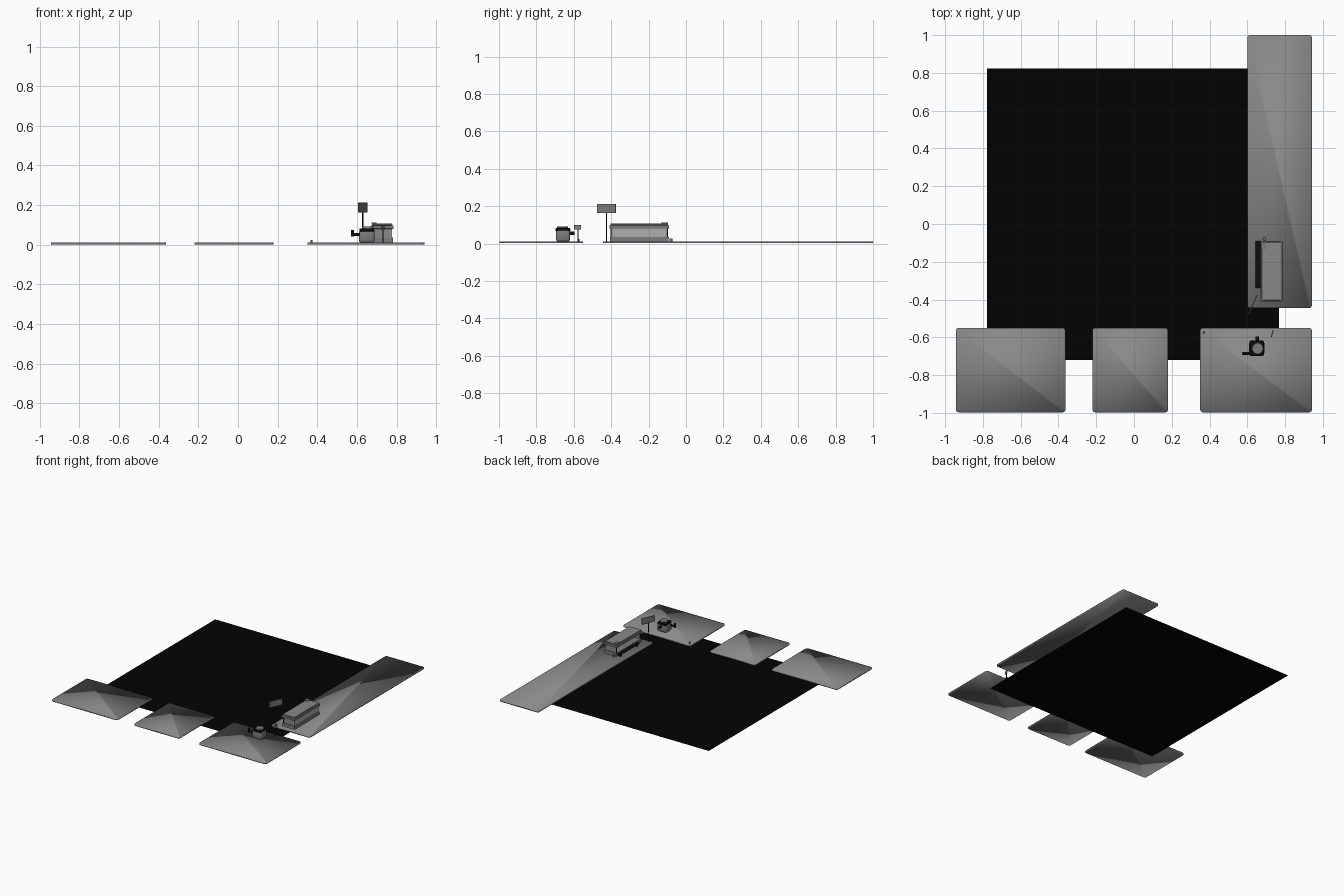
import bpy, math

if "Cube" in bpy.data.objects:
    bpy.data.objects.remove(bpy.data.objects["Cube"])


def material(name, v):
    m = bpy.data.materials.new(name)
    m.diffuse_color = (v, v, v, 1)
    m.use_nodes = True
    m.node_tree.nodes["Principled BSDF"].inputs["Base Color"].default_value = m.diffuse_color
    return m


asphalt = material("asphalt", 0.0008)
black = material("black_metal", 0.004)
dark = material("dark_grey", 0.20)
mid = material("mid_grey", 0.25)
pale = material("pale_panel", 0.42)


def finish(ob, name, mat=dark, bevel=0, smooth=False):
    ob.name = name
    ob.data.materials.append(mat)
    if bevel:
        m = ob.modifiers.new("bevel", 'BEVEL')
        m.width, m.segments = bevel, 2
    if smooth:
        ob.data.shade_smooth()
    return ob


def box(name, x0, x1, y0, y1, z0, z1, bevel=0, rot=0, mat=dark, smooth=False):
    bpy.ops.mesh.primitive_cube_add(size=1, location=((x0 + x1) / 2, (y0 + y1) / 2, (z0 + z1) / 2))
    ob = bpy.context.object
    ob.scale = (x1 - x0, y1 - y0, z1 - z0)
    bpy.ops.object.transform_apply(location=False, rotation=False, scale=True)
    ob.rotation_euler.z = rot
    return finish(ob, name, mat, bevel, smooth)


def tube(name, loc, r, depth, axis='Z', mat=dark, bevel=0):
    rot = {'X': (0, math.pi / 2, 0), 'Y': (math.pi / 2, 0, 0), 'Z': (0, 0, 0)}[axis]
    bpy.ops.mesh.primitive_cylinder_add(vertices=16, radius=r, depth=depth, location=loc, rotation=rot)
    bpy.ops.object.shade_smooth_by_angle()
    return finish(bpy.context.object, name, mat, bevel)


def slab(name, x0, x1, y0, y1, r=0.015, z0=0.002, z1=0.012):
    # soft-shaded pavement with rounded corners, extruded from a rounded outline
    pts = []
    for cx, cy, a in ((x1 - r, y1 - r, 0), (x0 + r, y1 - r, 90), (x0 + r, y0 + r, 180), (x1 - r, y0 + r, 270)):
        for i in range(5):
            t = math.radians(a + i * 22.5)
            pts.append((cx + r * math.cos(t), cy + r * math.sin(t)))
    n = len(pts)
    me = bpy.data.meshes.new(name)
    verts = [(x, y, z) for z in (z0, z1) for x, y in pts]
    faces = [tuple(reversed(range(n))), tuple(range(n, 2 * n))]
    faces += [(i, (i + 1) % n, n + (i + 1) % n, n + i) for i in range(n)]
    me.from_pydata(verts, [], faces)
    ob = bpy.data.objects.new(name, me)
    bpy.context.collection.objects.link(ob)
    return finish(ob, name, mid, 0, True)


# road surface
bpy.ops.mesh.primitive_plane_add(size=1.545, location=(-0.005, 0.052, 0))
finish(bpy.context.object, "road", asphalt)

# pavements
slab("pavement_left", -0.943, -0.363, -0.997, -0.55)
slab("pavement_middle", -0.22, 0.18, -0.997, -0.55)
slab("pavement_corner", 0.35, 0.942, -0.997, -0.55)
slab("pavement_side", 0.60, 0.942, -0.445, 1.0)

# bus shelter: base, walls, layered roof
box("shelter_base", 0.675, 0.783, -0.407, -0.093, 0.01, 0.036, 0.002)
box("shelter_back_wall", 0.77, 0.778, -0.40, -0.10, 0.036, 0.082, mat=pale)
box("shelter_front_end", 0.685, 0.778, -0.40, -0.393, 0.036, 0.082, mat=mid)
box("shelter_rear_end", 0.685, 0.778, -0.107, -0.10, 0.036, 0.082, mat=mid)
box("shelter_roof", 0.67, 0.785, -0.41, -0.09, 0.08, 0.098, 0.003)
box("shelter_roof_cap", 0.676, 0.779, -0.404, -0.096, 0.098, 0.107, 0.004, mat=mid)
for y in (-0.40, -0.10):
    tube("shelter_post", (0.68, y, 0.045), 0.004, 0.075, mat=black)
box("roof_vent", 0.675, 0.70, -0.13, -0.095, 0.104, 0.113, 0.002)

# bench in front of the shelter
box("bench_seat", 0.642, 0.672, -0.34, -0.09, 0.03, 0.035, 0.001, mat=black)
for y in (-0.32, -0.11):
    box("bench_leg", 0.648, 0.668, y - 0.004, y + 0.004, 0.01, 0.031, mat=black)
tube("litter_bin", (0.69, -0.08, 0.018), 0.008, 0.016)

# street sign on a pole
tube("sign_pole", (0.63, -0.425, 0.09), 0.003, 0.16, mat=black)
box("sign_panel", 0.627, 0.633, -0.48, -0.37, 0.163, 0.212, 0.001, math.radians(-24))

# hydrant: body, collar, cap, side outlets
box("hydrant_body", 0.61, 0.69, -0.695, -0.62, 0.01, 0.075, 0.012, smooth=True)
box("hydrant_collar", 0.612, 0.688, -0.698, -0.618, 0.066, 0.083, 0.006, mat=black)
tube("hydrant_cap", (0.655, -0.66, 0.084), 0.03, 0.016, bevel=0.004)
tube("hydrant_left_outlet", (0.595, -0.685, 0.052), 0.008, 0.04, 'X', mat=black)
tube("hydrant_left_nozzle", (0.578, -0.685, 0.058), 0.007, 0.034, mat=black)
tube("hydrant_back_outlet", (0.652, -0.61, 0.055), 0.009, 0.03, 'Y', mat=black)

# small post sign and marker
tube("small_sign_pole", (0.732, -0.578, 0.047), 0.003, 0.075, mat=black)
box("small_sign_panel", 0.73, 0.735, -0.598, -0.56, 0.076, 0.1, 0.001, math.radians(-15))
tube("kerb_marker", (0.37, -0.575, 0.017), 0.005, 0.014)
